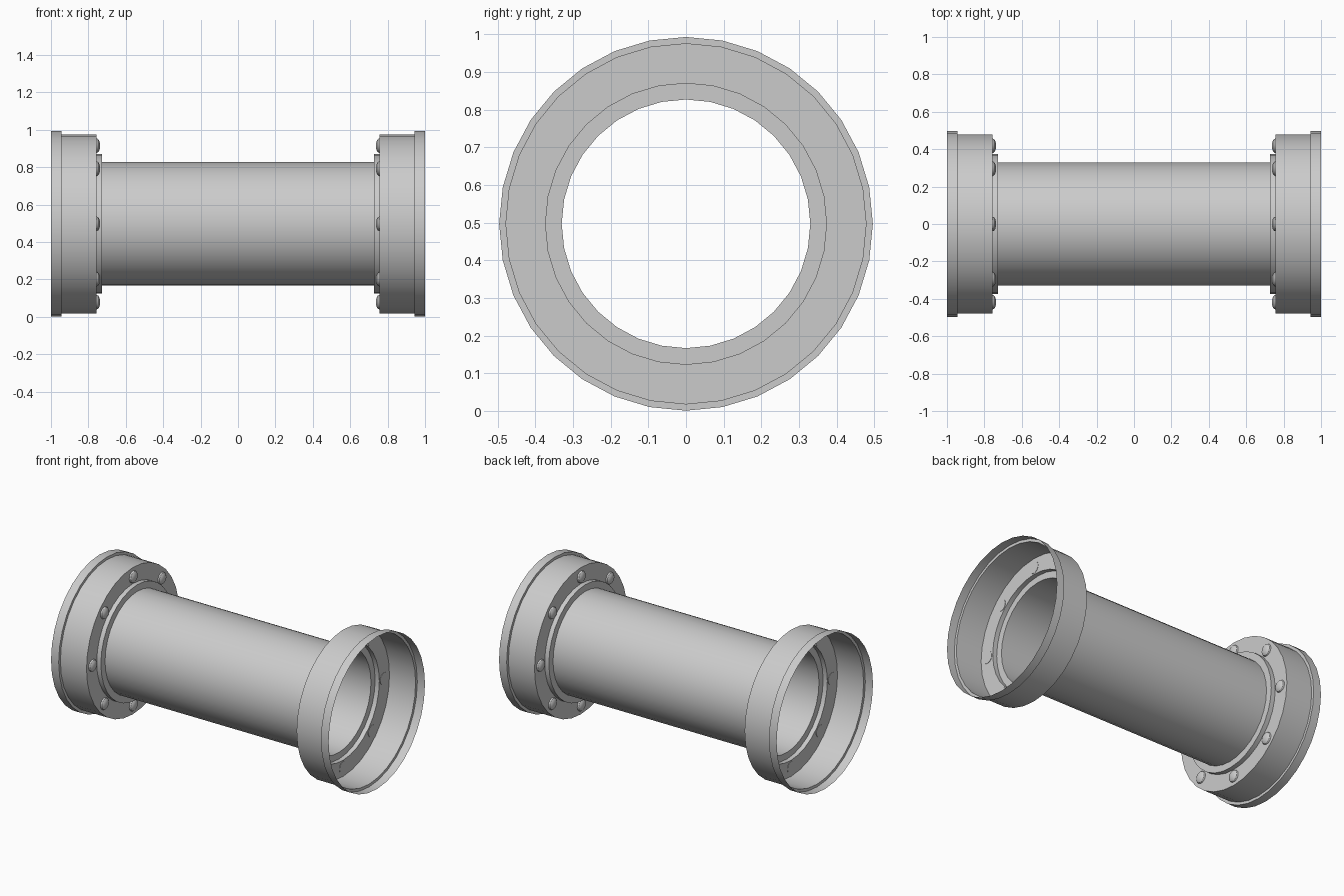
import bpy, bmesh
from math import cos, sin, pi, radians

if "Cube" in bpy.data.objects:
    bpy.data.objects.remove(bpy.data.objects["Cube"])

AXIS_Z = 0.497
SIDES = 32


def lathe(name, profile, sides, centre=(0, 0), cap=False, flip=False):
    """Revolve (x, radius) points around an x-parallel line through centre (y, z)."""
    bm = bmesh.new()
    cy, cz = centre
    rings = []
    for x, r in profile:
        if r == 0:
            rings.append([bm.verts.new((x, cy, cz))] * sides)
        else:
            rings.append([bm.verts.new((x, cy + r * sin(2 * pi * i / sides),
                                        cz + r * cos(2 * pi * i / sides)))
                          for i in range(sides)])
    for a, b in zip(rings, rings[1:]):
        for i in range(sides):
            j = (i + 1) % sides
            quad = list(dict.fromkeys((a[i], b[i], b[j], a[j])))
            bm.faces.new(quad)
    if cap:
        bm.faces.new(rings[0])
    # face outward, away from the axis
    if flip:
        bmesh.ops.reverse_faces(bm, faces=bm.faces[:])
    if cap:
        bmesh.ops.recalc_face_normals(bm, faces=bm.faces[:])
    mesh = bpy.data.meshes.new(name)
    bm.to_mesh(mesh)
    bm.free()
    obj = bpy.data.objects.new(name, mesh)
    bpy.context.collection.objects.link(obj)
    bpy.ops.object.select_all(action='DESELECT')
    obj.select_set(True)
    bpy.context.view_layer.objects.active = obj
    bpy.ops.object.shade_smooth_by_angle(angle=radians(30))
    return obj


# open main tube
lathe("pipe", [(0.727, 0.33), (-0.727, 0.33)], SIDES, (0, AXIS_Z), flip=True)

# stepped thin-walled end cup: rim, body, bolt face, collar
cup = [(1.0, 0.496), (0.945, 0.496), (0.945, 0.478), (0.757, 0.478),
       (0.757, 0.373), (0.727, 0.373), (0.727, 0.33)]
# flat-backed dome bolt head, just poking through the bolt face
dome = [(0.759, 0.0385), (0.755, 0.0385)] + [
    (0.755 - 0.018 * sin(a), 0.0385 * cos(a)) for a in (pi / 8, pi / 4, 3 * pi / 8)
] + [(0.737, 0)]

for side, s in (("left", -1), ("right", 1)):
    lathe(f"{side}_flange", [(s * x, r) for x, r in cup], SIDES,
          (0, AXIS_Z), flip=(s > 0))
    for k in range(8):
        a = k * pi / 4
        lathe(f"{side}_bolt_{k + 1}", [(s * x, r) for x, r in dome], 16,
              (0.418 * sin(a), AXIS_Z + 0.418 * cos(a)), cap=True)
